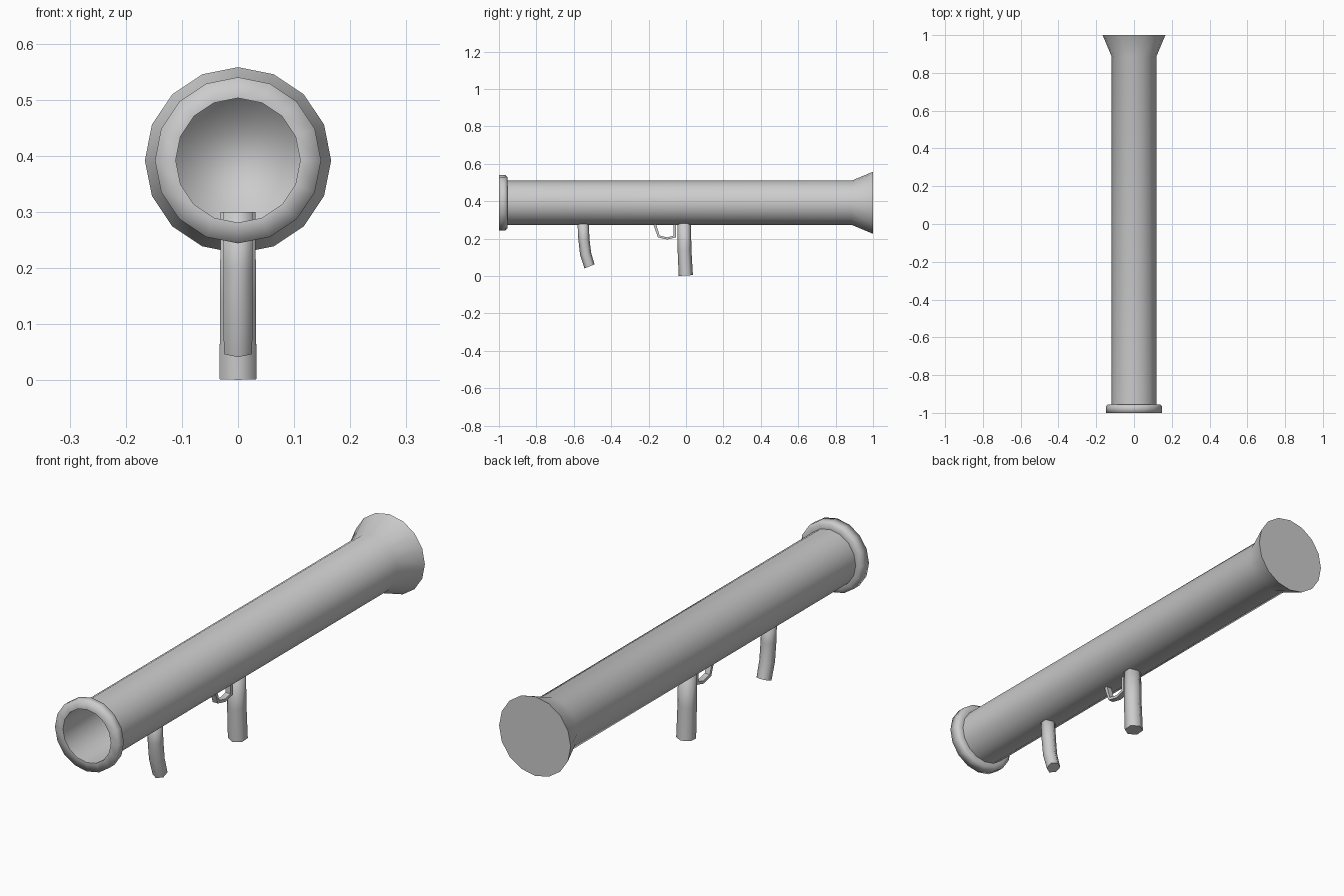
import bpy, bmesh
from math import sin, cos, pi
from mathutils import Vector

cube = bpy.data.objects.get("Cube")
if cube:
    bpy.data.objects.remove(cube)

grey = bpy.data.materials.new("grey metal")
grey.use_nodes = True
colour = (0.6, 0.6, 0.6, 1)
grey.diffuse_color = colour
grey.node_tree.nodes["Principled BSDF"].inputs["Base Color"].default_value = colour

AXIS_Z = 0.392


def skin(name, rings, sharp=()):
    """Join rings of points into a capped skin; rings listed in sharp get hard edges."""
    bm = bmesh.new()
    loops = [[bm.verts.new(p) for p in ring] for ring in rings]
    n = len(loops[0])
    for a, b in zip(loops, loops[1:]):
        for i in range(n):
            j = (i + 1) % n
            bm.faces.new((a[i], a[j], b[j], b[i]))
    bm.faces.new(loops[0])
    bm.faces.new(loops[-1])
    bmesh.ops.recalc_face_normals(bm, faces=bm.faces)
    for f in bm.faces:
        f.smooth = True
    for k in sharp:
        for i in range(n):
            bm.edges.get((loops[k][i], loops[k][(i + 1) % n])).smooth = False
    mesh = bpy.data.meshes.new(name)
    bm.to_mesh(mesh)
    bm.free()
    mesh.materials.append(grey)
    obj = bpy.data.objects.new(name, mesh)
    bpy.context.collection.objects.link(obj)
    return obj


def lathe_ring(y, r, sides=16):
    turn = 2 * pi / sides
    return [(r * sin(i * turn), y, AXIS_Z + r * cos(i * turn)) for i in range(sides)]


def hex_ring(y, z, r, tilt):
    """Six-sided section with ridges to the front and back."""
    return [(r * sin(i * pi / 3), y + r * cos(i * pi / 3) * cos(tilt),
             z + r * cos(i * pi / 3) * sin(tilt)) for i in range(6)]


# Barrel: bore, muzzle ring, tube and flared closed rear
barrel = [(0.88, 0.111), (-1, 0.111), (-1, 0.148), (-0.966, 0.148),
          (-0.955, 0.138), (-0.955, 0.118), (0.885, 0.118), (1, 0.166)]
skin("barrel", [lathe_ring(y, r) for y, r in barrel], sharp=(1, 5, 7))

# Grips: bent hexagonal bars
rear = [(-0.010, 0.30, 0.036, 0), (-0.008, 0.14, 0.037, 0), (-0.001, 0.003, 0.038, 0.06)]
front = [(-0.551, 0.30, 0.030, 0), (-0.546, 0.20, 0.030, 0.06),
         (-0.537, 0.12, 0.030, 0.2), (-0.516, 0.052, 0.029, 0.38)]
skin("rear_grip", [hex_ring(*s) for s in rear], sharp=(2,))
skin("front_grip", [hex_ring(*s) for s in front], sharp=(3,))

# Trigger guard: thin bent strap between the tube and the rear grip
outer = [(-0.178, 0.285), (-0.150, 0.207), (-0.100, 0.195), (-0.054, 0.207), (-0.054, 0.285)]
inner = [(-0.162, 0.285), (-0.141, 0.217), (-0.100, 0.207), (-0.067, 0.216), (-0.067, 0.285)]
W = 0.012
guard = skin("trigger_guard", [[(-W, *o), (W, *o), (W, *i), (-W, *i)]
                               for o, i in zip(outer, inner)])
bpy.ops.object.select_all(action="DESELECT")
guard.select_set(True)
bpy.context.view_layer.objects.active = guard
bpy.ops.object.shade_smooth_by_angle(angle=0.6)
